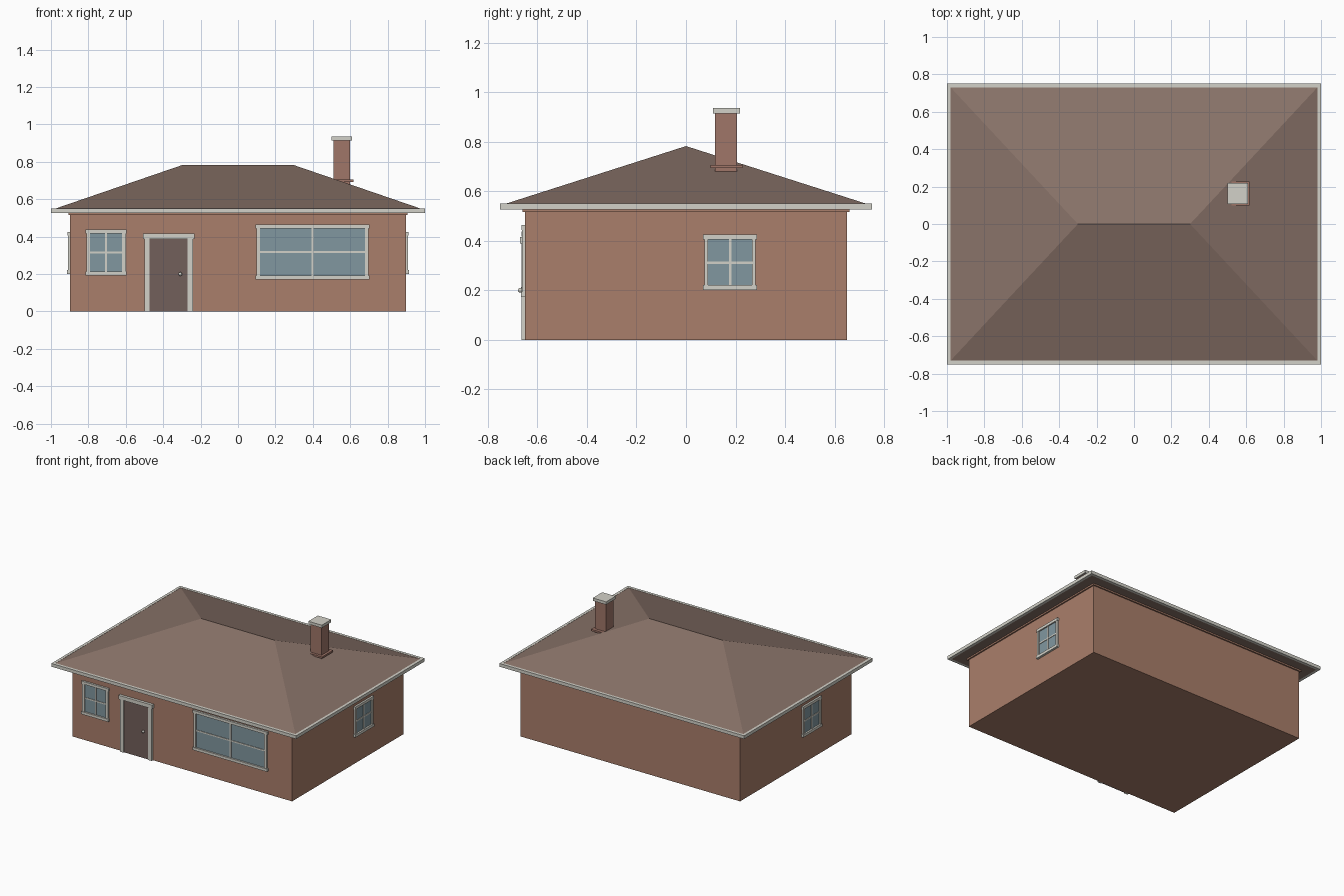
import bpy
import bmesh
from math import radians
from mathutils import Matrix, Vector

if "Cube" in bpy.data.objects:
    bpy.data.objects.remove(bpy.data.objects["Cube"])

WX, WY, WZ = 0.897, 0.65, 0.527   # wall half width, half depth, height


def material(name, rgb):
    m = bpy.data.materials.new(name)
    m.diffuse_color = (*rgb, 1)
    m.use_nodes = True
    m.node_tree.nodes["Principled BSDF"].inputs["Base Color"].default_value = m.diffuse_color
    return m


WALL = material("wall_brick", (0.40, 0.21, 0.145))
ROOF = material("roof_tile", (0.25, 0.17, 0.14))
TRIM = material("trim", (0.65, 0.64, 0.58))
GLASS = material("glass", (0.22, 0.31, 0.35))
DOOR = material("door_paint", (0.17, 0.115, 0.105))
STACK = material("chimney_brick", (0.35, 0.18, 0.14))


def add_object(name, bm, mat):
    bmesh.ops.recalc_face_normals(bm, faces=bm.faces)
    me = bpy.data.meshes.new(name)
    bm.to_mesh(me)
    bm.free()
    me.materials.append(mat)
    ob = bpy.data.objects.new(name, me)
    bpy.context.collection.objects.link(ob)
    return ob


def boxes(name, mat, ranges, frame=Matrix()):
    """One object from boxes given as (x0, x1, y0, y1, z0, z1)."""
    bm = bmesh.new()
    for x0, x1, y0, y1, z0, z1 in ranges:
        centre = Vector(((x0 + x1) / 2, (y0 + y1) / 2, (z0 + z1) / 2))
        size = Matrix.Diagonal((x1 - x0, y1 - y0, z1 - z0, 1))
        bmesh.ops.create_cube(bm, size=1, matrix=frame @ Matrix.Translation(centre) @ size)
    return add_object(name, bm, mat)


def window(name, frame, w, z0, z1, glass_w, mid):
    """Window on a wall plane: local x along the wall, -y outward."""
    h, g = w / 2, glass_w / 2
    boxes(name + "_glass", GLASS, [(-g, g, -0.004, 0.01, z0 + 0.02, z1 - 0.02)], frame)
    boxes(name + "_frame", TRIM, [
        (-h + 0.005, -g, -0.012, 0.005, z0 + 0.02, z1 - 0.02),
        (g, h - 0.005, -0.012, 0.005, z0 + 0.02, z1 - 0.02),
        (-h, h, -0.014, 0.005, z1 - 0.02, z1),
        (-h, h, -0.016, 0.005, z0, z0 + 0.02)], frame)
    boxes(name + "_bars", TRIM, [
        (-0.005, 0.005, -0.008, 0.005, z0 + 0.02, z1 - 0.02),
        (-g, g, -0.008, 0.005, mid - 0.005, mid + 0.005)], frame)


# Walls and the thin frieze below the eaves
boxes("walls", WALL, [(-WX, WX, -WY, WY, 0, WZ)])
boxes("frieze", WALL, [(-WX - 0.01, WX + 0.01, -WY - 0.01, WY + 0.01, 0.515, WZ)])

# Hip roof with flat soffit
bm = bmesh.new()
low, eave = [[bm.verts.new((sx * 0.982, sy * 0.732, z))
              for sx, sy in ((-1, -1), (1, -1), (1, 1), (-1, 1))] for z in (0.526, 0.548)]
left, right = (bm.verts.new((x, 0, 0.782)) for x in (-0.3, 0.3))
bm.faces.new(low)
for i in range(4):
    j = (i + 1) % 4
    bm.faces.new((low[i], low[j], eave[j], eave[i]))
bm.faces.new((eave[0], eave[1], right, left))
bm.faces.new((eave[1], eave[2], right))
bm.faces.new((eave[2], eave[3], left, right))
bm.faces.new((eave[3], eave[0], left))
add_object("hip_roof", bm, ROOF)

# Fascia boards around the eaves
boards = []
for s in (-1, 1):
    xs, ys = sorted((s * 0.98, s)), sorted((s * 0.73, s * 0.75))
    boards += [(*xs, -0.75, 0.75, 0.526, 0.55), (-0.98, 0.98, *ys, 0.526, 0.55)]
boxes("fascia", TRIM, boards)

# Chimney
boxes("chimney_stack", STACK, [(0.511, 0.599, 0.118, 0.206, 0.64, 0.915)])
boxes("chimney_cap", TRIM, [(0.5, 0.609, 0.108, 0.218, 0.914, 0.935)])
boxes("chimney_flashing", STACK, [(0.495, 0.617, 0.099, 0.228, 0.693, 0.706)])

# Front windows, then the side windows
front = Matrix.Translation((0, -WY, 0))
window("small_front_window", front @ Matrix.Translation((-0.705, 0, 0)),
       0.22, 0.193, 0.437, 0.172, 0.315)
window("large_front_window", front @ Matrix.Translation((0.398, 0, 0)),
       0.61, 0.172, 0.464, 0.56, 0.318)
for name, turn in (("right_window", 90), ("left_window", -90)):
    place = Matrix.Rotation(radians(turn), 4, 'Z') @ Matrix.Translation((0.178, -WX, 0))
    window(name, place, 0.217, 0.201, 0.425, 0.178, 0.312)

# Front door with surround and knob
boxes("door", DOOR, [(-0.473, -0.27, -0.008, 0.005, 0, 0.39)], front)
boxes("door_surround", TRIM, [
    (-0.5, -0.472, -0.015, 0.005, 0, 0.39),
    (-0.271, -0.24, -0.015, 0.005, 0, 0.39),
    (-0.508, -0.233, -0.02, 0.005, 0.388, 0.416)], front)
bm = bmesh.new()
bmesh.ops.create_uvsphere(bm, u_segments=12, v_segments=8, radius=0.01,
                          matrix=Matrix.Translation((-0.308, -WY - 0.018, 0.2)))
add_object("door_knob", bm, TRIM)
